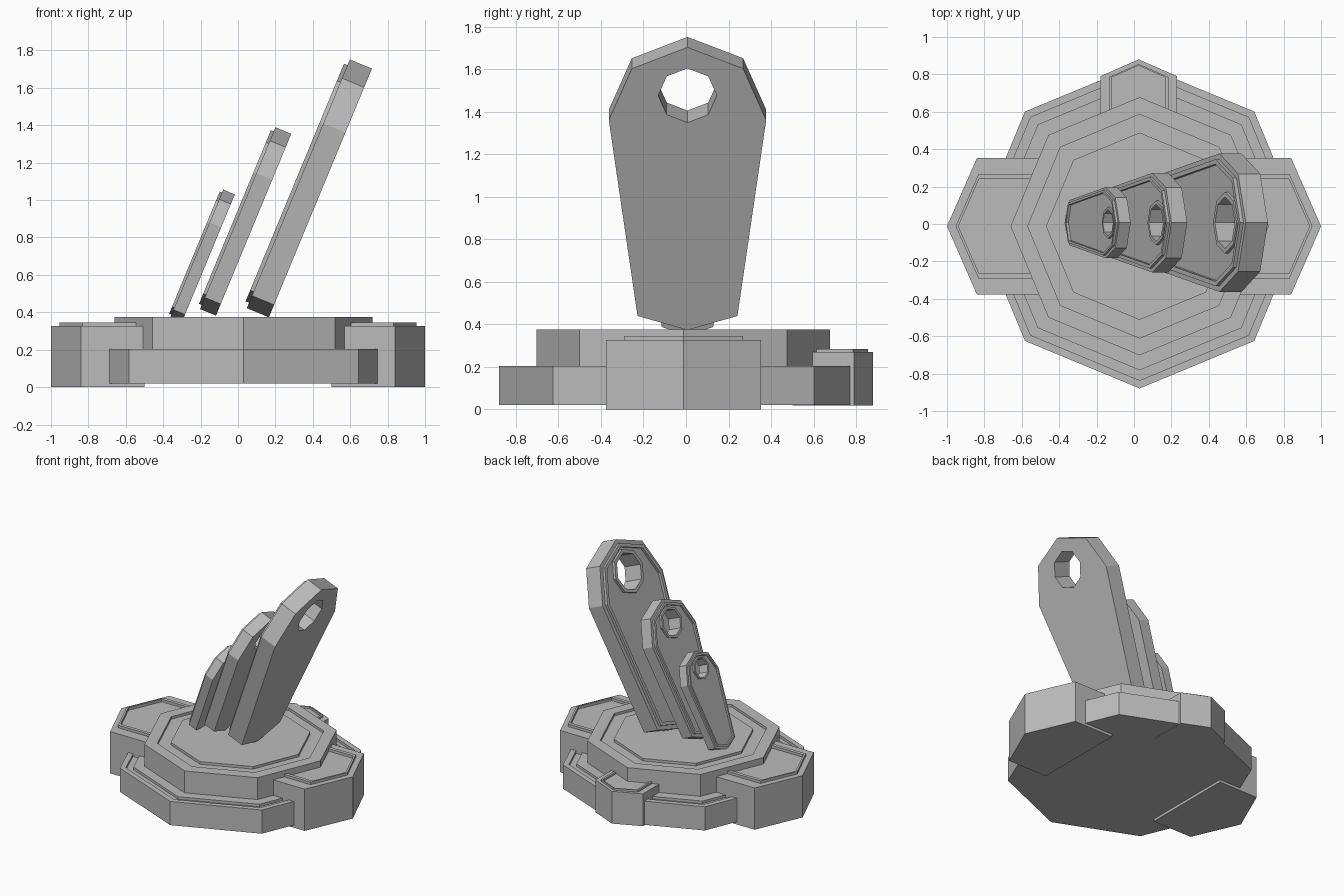
import bpy, bmesh, math
from mathutils import Matrix, Vector

cube = bpy.data.objects.get("Cube")
if cube:
    bpy.data.objects.remove(cube, do_unlink=True)

stone = bpy.data.materials.new("stone_grey")
stone.use_nodes = True
stone.diffuse_color = (0.5, 0.5, 0.5, 1)
stone.node_tree.nodes["Principled BSDF"].inputs["Base Color"].default_value = (0.5, 0.5, 0.5, 1)


def octagon(r, cx=0, cy=0):
    return [Vector((cx + r * math.cos(i * math.pi / 4), cy + r * math.sin(i * math.pi / 4)))
            for i in range(8)]


def inset(points, weights, amount):
    """Move each edge of a counter-clockwise outline inward by its own weight."""
    n = len(points)
    normals = []
    for i in range(n):
        d = (points[(i + 1) % n] - points[i]).normalized()
        normals.append(Vector((-d.y, d.x)))
    result = []
    for i in range(n):
        a, b = normals[i - 1], normals[i]
        da = a.dot(points[i]) + weights[i - 1] * amount
        db = b.dot(points[i]) + weights[i] * amount
        det = a.x * b.y - a.y * b.x
        result.append(Vector(((da * b.y - db * a.y) / det, (a.x * db - b.x * da) / det)))
    return result


def stepped(name, points, levels, weights=None, matrix=Matrix()):
    """Closed solid whose outline is inset step by step: levels are (inset, height)."""
    weights = weights or [1] * len(points)
    bm = bmesh.new()
    loops = [[bm.verts.new((p.x, p.y, z)) for p in inset(points, weights, t)] for t, z in levels]
    n = len(points)
    for low, high in zip(loops, loops[1:]):
        for i in range(n):
            j = (i + 1) % n
            bm.faces.new((low[i], low[j], high[j], high[i]))
    bm.faces.new(loops[0][::-1])
    bm.faces.new(loops[-1])
    # Edges that are not inset leave zero-size faces behind
    bmesh.ops.dissolve_degenerate(bm, dist=1e-5, edges=bm.edges)
    bmesh.ops.recalc_face_normals(bm, faces=bm.faces)
    mesh = bpy.data.meshes.new(name)
    bm.to_mesh(mesh)
    bm.free()
    mesh.materials.append(stone)
    obj = bpy.data.objects.new(name, mesh)
    obj.matrix_world = matrix
    bpy.context.scene.collection.objects.link(obj)
    return obj


# Two-tier octagonal base with a shallow groove around each top
CX, CY = 0.03, -0.012
stepped("base_lower_tier", octagon(0.867, CX, CY),
        [(0, 0.02), (0, 0.205), (0.04, 0.205), (0.04, 0.185), (0.09, 0.185), (0.09, 0.205)])
stepped("base_upper_tier", octagon(0.69, CX, CY),
        [(0, 0.19), (0, 0.376), (0.085, 0.376), (0.085, 0.356), (0.175, 0.356), (0.175, 0.376)])


def lobe(name, half, tip, shoulder, root, turn, origin, bottom, top, step, rim, lip):
    """Pointed buttress along local +x with a thin raised lip on top."""
    pts = [Vector(p) for p in ((root, -half), (shoulder, -half), (tip, 0),
                               (shoulder, half), (root, half))]
    weights = [1, 0.5, 0.5, 1, 0]
    levels = [(0, bottom), (0, top), (rim, top), (rim, top + step),
              (rim + lip, top + step), (rim + lip, top)]
    stepped(name, pts, levels, weights,
            Matrix.Translation(origin) @ Matrix.Rotation(turn, 4, "Z"))


for name, turn in (("left_lobe", 0), ("right_lobe", math.pi)):
    lobe(name, 0.365, 1.0, 0.84, 0.5, turn, (0, CY, 0), 0, 0.326, 0.02, 0.085, 0.027)
lobe("back_lobe", 0.205, 0.88, 0.79, 0.5, math.pi / 2, (0.025, 0, 0), 0.018, 0.27, 0.015, 0.045, 0.016)

# Leaning blades: local y runs up the blade, local z points out of its upper face
LEAN = math.radians(22.5)
s, c = math.sin(LEAN), math.cos(LEAN)
frame = Matrix(((0, s, -c, 0), (-1, 0, 0, 0.007), (0, c, s, 0), (0, 0, 0, 1)))


def blade(name, r, tip, shoulder, foot, under, thick):
    k = r / 0.37
    top = under + thick
    high = top + 0.02 * (0.3 + 0.7 * k)
    mid, low = tip - r, 0.635 * r
    arc = octagon(r, 0, mid)[:5]
    points = arc + [Vector((-low, shoulder)), Vector((0, foot)), Vector((low, shoulder))]
    body = stepped(name, points, [(0, under), (0, top), (0.03 * k, top), (0.03 * k, high),
                                  (0.055 * k, high), (0.055 * k, top)], None, frame)
    # Eye near the tip, with a raised rim on the upper face
    eye = tip - 0.245 * k
    rim = stepped(name + "_eye_rim", octagon(0.165 * k, 0, eye),
                  [(0, top - 0.01), (0, high)], None, frame)
    cutter = stepped(name + "_eye_cutter", octagon(0.138 * k, 0, eye),
                     [(0, under - 0.1), (0, high + 0.1)], None, frame)
    cutter.hide_render = True
    cutter.hide_viewport = True
    for obj in (body, rim):
        cut = obj.modifiers.new("eye", "BOOLEAN")
        cut.object = cutter
        cut.operation = "DIFFERENCE"
        cut.solver = "EXACT"


blade("large_blade", 0.37, 1.847, 0.48, 0.408, -0.01, 0.128)
blade("middle_blade", 0.266, 1.36, 0.375, 0.308, 0.255, 0.092)
blade("small_blade", 0.19, 0.945, 0.25, 0.205, 0.41, 0.067)
